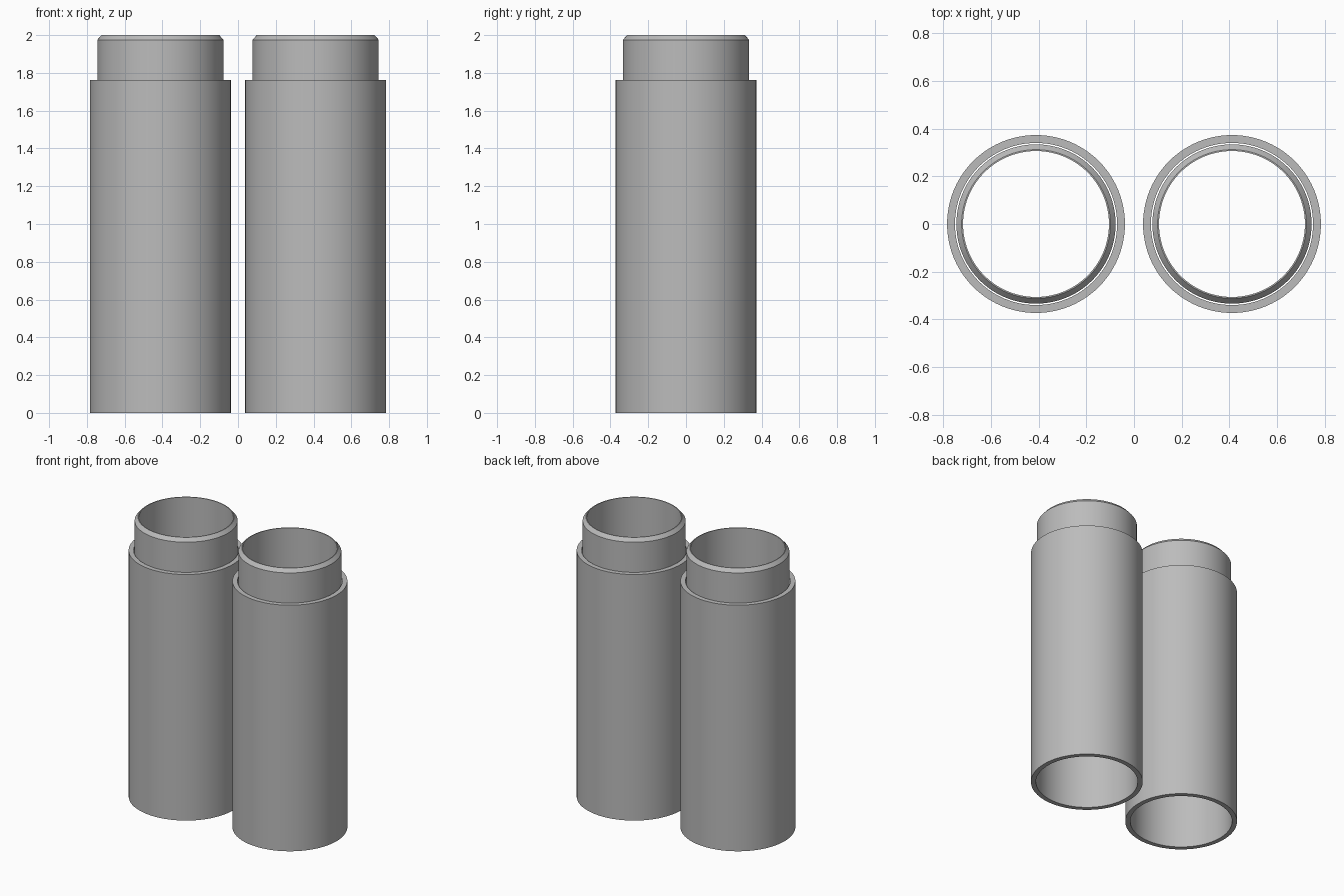
import bpy
import math

cube = bpy.data.objects.get("Cube")
if cube:
    bpy.data.objects.remove(cube, do_unlink=True)

SEGMENTS = 96

grey = bpy.data.materials.new("plain grey")
grey.use_nodes = True
colour = (0.5, 0.5, 0.5, 1)
grey.diffuse_color = colour
grey.node_tree.nodes["Principled BSDF"].inputs["Base Color"].default_value = colour


def lathe(name, profile, x):
    """Spin a closed (radius, height) profile around a vertical axis at x."""
    n = len(profile)
    verts, faces = [], []
    for i in range(SEGMENTS):
        a = math.tau * i / SEGMENTS
        verts += [(r * math.cos(a), r * math.sin(a), z) for r, z in profile]
        j = (i + 1) % SEGMENTS
        for k in range(n):
            m = (k + 1) % n
            faces.append((i * n + k, j * n + k, j * n + m, i * n + m))
    mesh = bpy.data.meshes.new(name)
    mesh.from_pydata(verts, [], faces)
    mesh.materials.append(grey)
    obj = bpy.data.objects.new(name, mesh)
    obj.location.x = x
    bpy.context.collection.objects.link(obj)
    bpy.ops.object.select_all(action="DESELECT")
    obj.select_set(True)
    bpy.context.view_layer.objects.active = obj
    bpy.ops.object.shade_smooth_by_angle(angle=math.radians(25))


# Wide open sleeve, and a chamfered liner that rises out of it as a neck
sleeve = [(0.373, 0), (0.373, 1.762), (0.34, 1.762), (0.34, 0)]
neck = [(0.334, 1.52), (0.334, 1.975), (0.312, 2.0), (0.306, 2.0), (0.306, 1.52)]

for side, x in (("left", 0.411), ("right", -0.411)):
    lathe(side + "_sleeve", sleeve, x)
    lathe(side + "_neck", neck, x)
